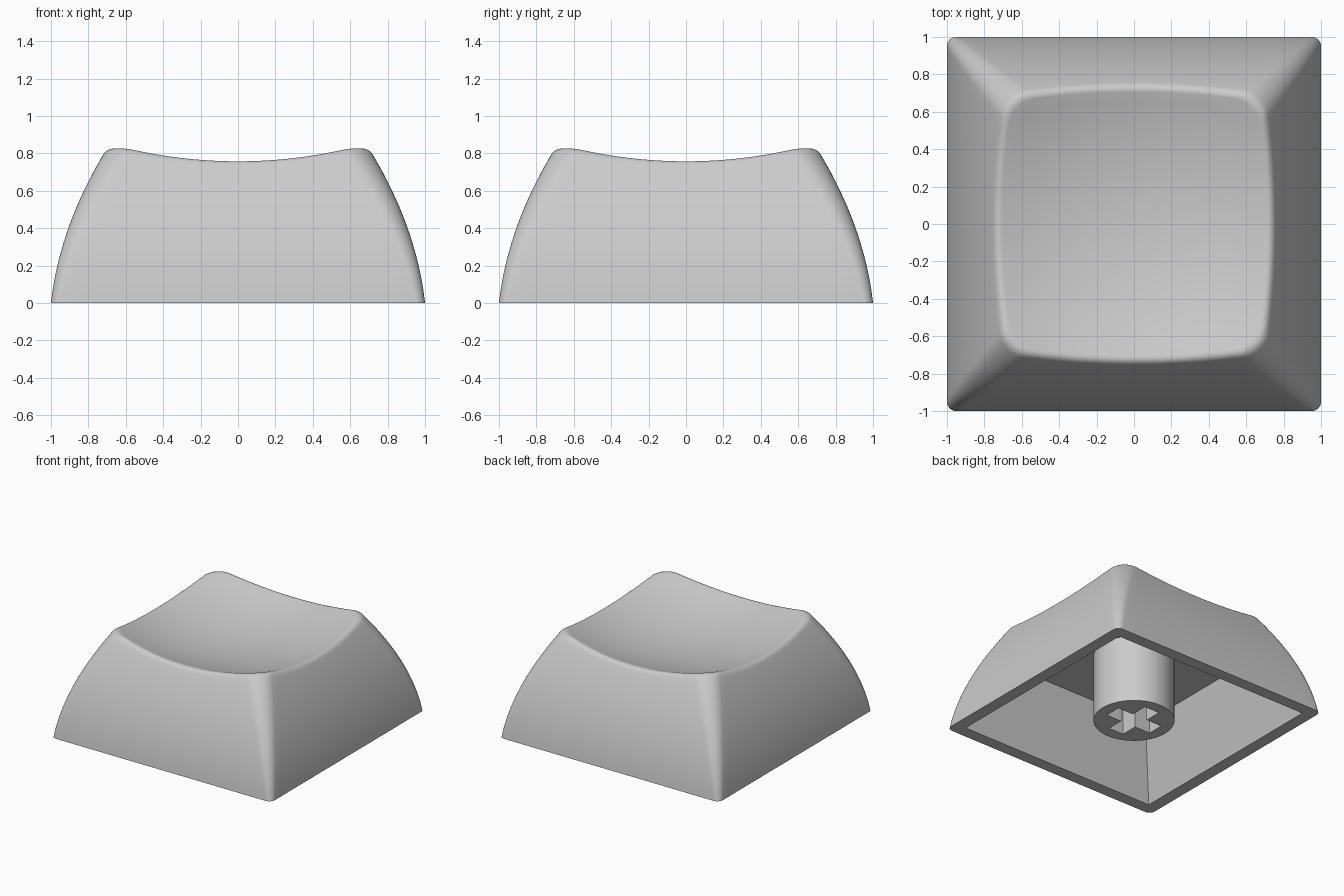
import bpy, bmesh
from math import sin, cos, pi, sqrt, radians
from mathutils import Vector

SIDE, ARC = 24, 10          # segments per straight side and per corner
DISH_R, DISH_Z = 2.25, 0.642  # spherical dish radius and lowest point
STEM_R, CEILING = 0.305, 0.56

cube = bpy.data.objects.get("Cube")
if cube:
    bpy.data.objects.remove(cube, do_unlink=True)

grey = bpy.data.materials.new("grey plastic")
grey.use_nodes = True
colour = (0.6, 0.6, 0.6, 1)
grey.diffuse_color = colour
grey.node_tree.nodes["Principled BSDF"].inputs["Base Color"].default_value = colour


def make_object(name, bm):
    bmesh.ops.recalc_face_normals(bm, faces=bm.faces)
    mesh = bpy.data.meshes.new(name)
    bm.to_mesh(mesh)
    bm.free()
    mesh.materials.append(grey)
    obj = bpy.data.objects.new(name, mesh)
    bpy.context.collection.objects.link(obj)
    return obj


def smooth(obj):
    bpy.ops.object.select_all(action="DESELECT")
    obj.select_set(True)
    bpy.context.view_layer.objects.active = obj
    bpy.ops.object.shade_smooth_by_angle(angle=radians(32))


def rounded_square(w, r):
    """Outline of a square of half width w with corner radius r."""
    pts, c = [], w - r
    for k in range(4):
        side = [(w, -c + 2 * c * i / SIDE) for i in range(SIDE)]
        side += [(c + r * cos(a), c + r * sin(a))
                 for a in (pi / 2 * i / ARC for i in range(ARC))]
        for x, y in side:
            for _ in range(k):
                x, y = -y, x
            pts.append((x, y))
    return pts


COUNT = len(rounded_square(1, 0.1))


def wall_point(i, z):
    """Point of column i on the bowed outer wall at height z."""
    w = 1 - 0.11 * z - 0.305 * z * z
    x, y = rounded_square(w, 0.05 + 0.11 * z)[i]
    return Vector((x, y, z))


def dish_point(x, y):
    return Vector((x, y, DISH_Z + DISH_R - sqrt(DISH_R ** 2 - x * x - y * y)))


def column(i):
    """One strip of the shell: ceiling, inner wall, rim, outer wall, lip, dish."""
    inner = [Vector((*rounded_square(w, 0)[i], z))
             for w, z in ((0.71, CEILING), (0.9, 0))]
    z = 0.8
    for _ in range(12):                     # where the wall meets the dish
        p = wall_point(i, z)
        z = dish_point(p.x, p.y).z
    corner = wall_point(i, z)
    top = z - 0.035
    wall = [wall_point(i, top * s / 14) for s in range(15)]
    a, b = wall[-1], dish_point(corner.x * 0.955, corner.y * 0.955)
    lip = [a * (1 - t) ** 2 + corner * 2 * t * (1 - t) + b * t * t
           for t in (s / 7 for s in range(1, 8))]
    dish = [dish_point(b.x * s / 14, b.y * s / 14) for s in range(13, 0, -1)]
    return inner + wall + lip + dish


# Hollow cap shell
bm = bmesh.new()
grid = [[bm.verts.new(p) for p in column(i)] for i in range(COUNT)]
for i in range(COUNT):
    a, b = grid[i], grid[(i + 1) % COUNT]
    for j in range(len(a) - 1):
        bm.faces.new((a[j], b[j], b[j + 1], a[j + 1]))
bm.faces.new([col[0] for col in grid])
centre = bm.verts.new(dish_point(0, 0))
for i in range(COUNT):
    bm.faces.new((grid[i][-1], grid[(i + 1) % COUNT][-1], centre))
bmesh.ops.remove_doubles(bm, verts=bm.verts, dist=0.0001)
smooth(make_object("cap_shell", bm))


def prism(name, outline, z0, z1):
    bm = bmesh.new()
    face = bm.faces.new([bm.verts.new((x, y, z0)) for x, y in outline])
    top = bmesh.ops.extrude_face_region(bm, geom=[face], use_keep_orig=True)["geom"]
    for v in top:
        if isinstance(v, bmesh.types.BMVert):
            v.co.z = z1
    return make_object(name, bm)


# Mounting stem with a cross-shaped socket
stem = prism("mounting_stem", [(STEM_R * cos(2 * pi * i / 64), STEM_R * sin(2 * pi * i / 64))
                               for i in range(64)], 0, CEILING + 0.01)
L, W = 0.21, 0.068
cross = []
for k in range(4):
    for x, y in ((L, -W), (L, W), (W, W)):
        for _ in range(k):
            x, y = -y, x
        cross.append((x, y))
cutter = prism("socket_cutter", cross, -0.1, 0.42)
cutter.hide_render = True
cut = stem.modifiers.new("socket", "BOOLEAN")
cut.operation, cut.solver, cut.object = "DIFFERENCE", "EXACT", cutter
smooth(stem)
bpy.ops.object.modifier_apply(modifier=cut.name)
bpy.data.objects.remove(cutter, do_unlink=True)
